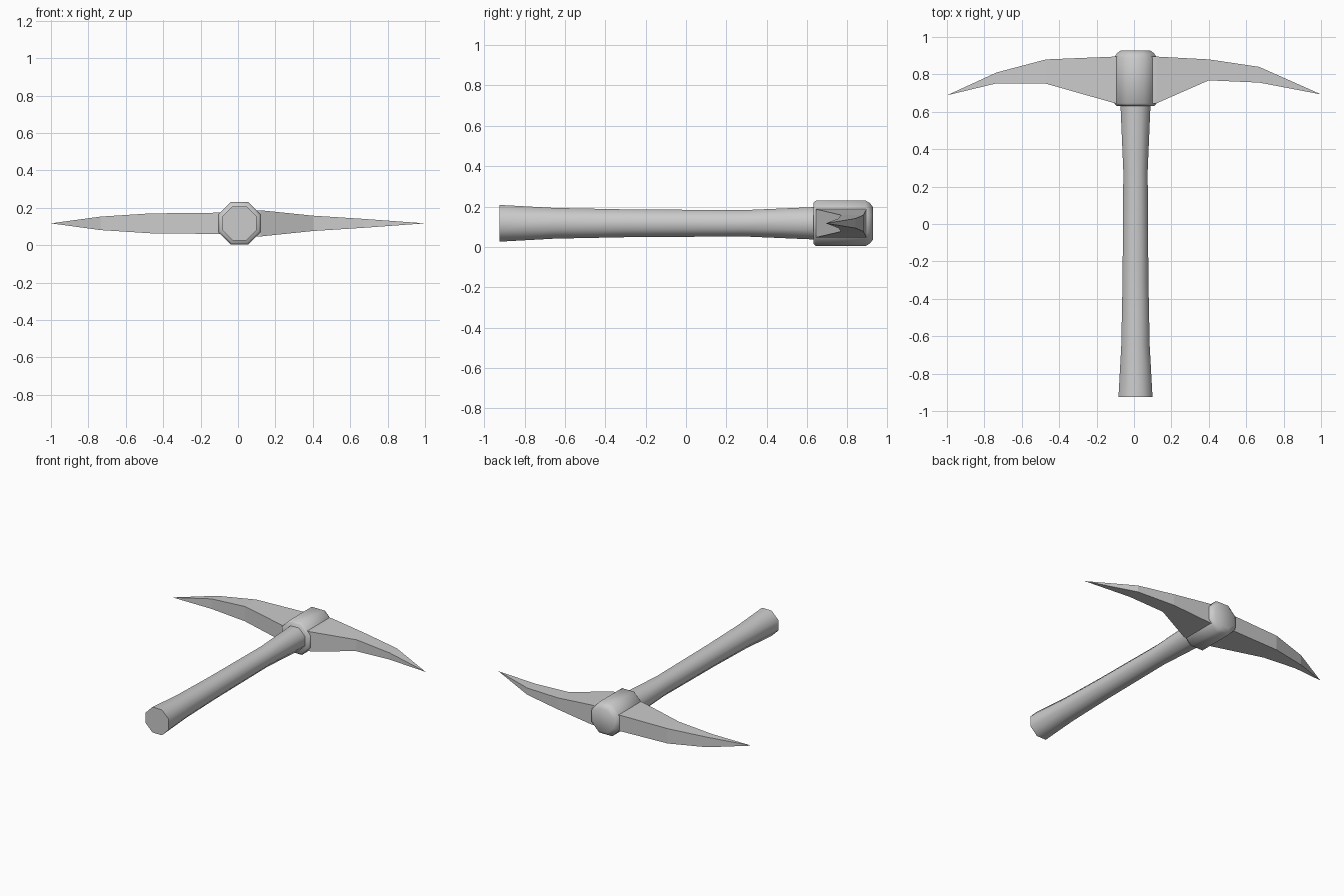
import bpy, bmesh, math

cube = bpy.data.objects.get("Cube")
if cube:
    bpy.data.objects.remove(cube, do_unlink=True)

grey = bpy.data.materials.new("plain grey")
grey.use_nodes = True
colour = (0.6, 0.6, 0.6, 1)
grey.diffuse_color = colour
grey.node_tree.nodes["Principled BSDF"].inputs["Base Color"].default_value = colour

CX, CZ = 0.008, 0.117


def loft(name, rings, smooth):
    """Skin a row of equal-sized rings, with caps at both ends."""
    bm = bmesh.new()
    rows = [[bm.verts.new(p) for p in ring] for ring in rings]
    n = len(rows[0])
    for a, b in zip(rows, rows[1:]):
        for i in range(n):
            j = (i + 1) % n
            bm.faces.new((a[i], a[j], b[j], b[i]))
    bm.faces.new(rows[0])
    bm.faces.new(rows[-1])
    bmesh.ops.remove_doubles(bm, verts=bm.verts, dist=0.0005)
    bmesh.ops.recalc_face_normals(bm, faces=bm.faces)
    mesh = bpy.data.meshes.new(name)
    bm.to_mesh(mesh)
    bm.free()
    mesh.materials.append(grey)
    obj = bpy.data.objects.new(name, mesh)
    bpy.context.collection.objects.link(obj)
    if smooth:
        bpy.ops.object.select_all(action='DESELECT')
        obj.select_set(True)
        bpy.context.view_layer.objects.active = obj
        bpy.ops.object.shade_smooth_by_angle(angle=math.radians(55))
    return obj


def octagon(y, half):
    """Eight-sided ring around the handle axis, flat side up."""
    r = half / math.cos(math.pi / 8)
    angles = [math.pi / 8 + k * math.pi / 4 for k in range(8)]
    return [(CX + r * math.cos(a), y, CZ + r * math.sin(a)) for a in angles]


def blade_ring(x, front, back, half):
    return [(x, front, CZ - half), (x, back, CZ - half),
            (x, back, CZ + half), (x, front, CZ + half)]


# Flared wooden shaft
handle = [(-0.925, 0.091), (-0.65, 0.076), (-0.3, 0.069), (0, 0.067),
          (0.28, 0.065), (0.63, 0.08), (0.7, 0.08)]
loft("handle", [octagon(*p) for p in handle], True)

# Collar with bevelled ends
collar = [(0.632, 0.102), (0.645, 0.113), (0.89, 0.113), (0.912, 0.1),
          (0.927, 0.08)]
loft("head_collar", [octagon(*p) for p in collar], True)

# Pointed blades: x, front y, back y, half thickness
right = [(-0.05, 0.645, 0.895, 0.057), (-0.1, 0.645, 0.895, 0.057),
         (-0.47, 0.75, 0.88, 0.053), (-0.735, 0.752, 0.81, 0.036),
         (-1, 0.688, 0.688, 0)]
left = [(0.05, 0.645, 0.895, 0.07), (0.12, 0.645, 0.895, 0.07),
        (0.4, 0.768, 0.88, 0.041), (0.67, 0.756, 0.84, 0.024),
        (1, 0.693, 0.693, 0)]


def blade(name, stations):
    """Tapering four-sided spike whose last station is the tip."""
    obj = loft(name, [blade_ring(*s) for s in stations[:-1]], False)
    bm = bmesh.new()
    bm.from_mesh(obj.data)
    bm.verts.ensure_lookup_table()
    end = max(bm.faces, key=lambda f: abs(f.calc_center_median().x))
    ring = list(end.verts)
    bmesh.ops.delete(bm, geom=[end], context='FACES_ONLY')
    tip = bm.verts.new((stations[-1][0], stations[-1][1], CZ))
    for a, b in zip(ring, ring[1:] + ring[:1]):
        bm.faces.new((a, b, tip))
    bmesh.ops.recalc_face_normals(bm, faces=bm.faces)
    bm.to_mesh(obj.data)
    bm.free()


blade("right_blade", right)
blade("left_blade", left)
